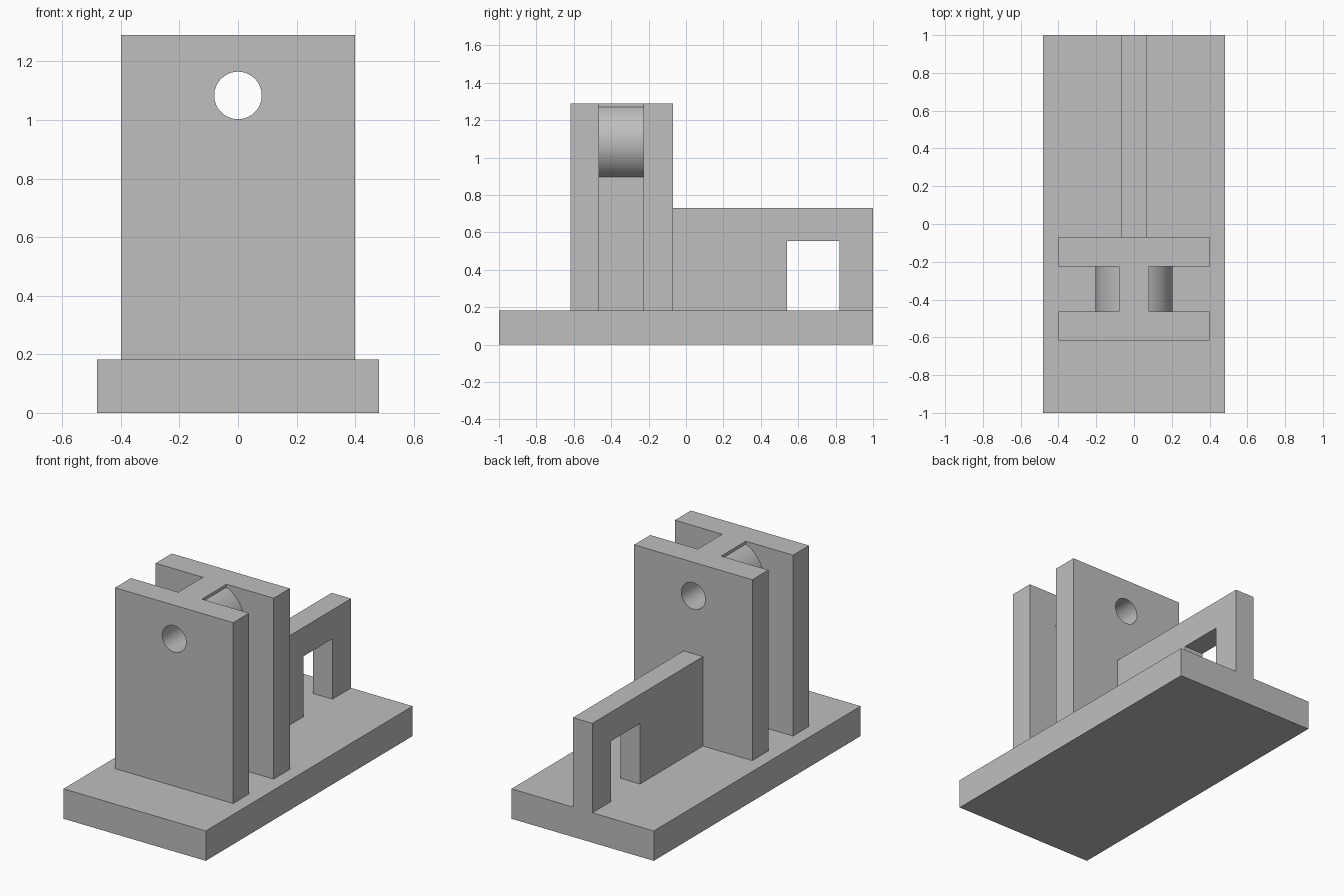
import bpy, bmesh, math
from mathutils import Matrix, Vector

cube = bpy.data.objects.get("Cube")
if cube:
    bpy.data.objects.remove(cube, do_unlink=True)

GREY = (0.52, 0.52, 0.52, 1)
grey = bpy.data.materials.new("plain grey")
grey.use_nodes = True
grey.diffuse_color = GREY
grey.node_tree.nodes["Principled BSDF"].inputs["Base Color"].default_value = GREY


def add(name, bm):
    bmesh.ops.recalc_face_normals(bm, faces=bm.faces)
    mesh = bpy.data.meshes.new(name)
    bm.to_mesh(mesh)
    bm.free()
    mesh.materials.append(grey)
    obj = bpy.data.objects.new(name, mesh)
    bpy.context.collection.objects.link(obj)
    return obj


def prism(name, outline, depth):
    """Extrude a closed outline of 3D points along a vector."""
    bm = bmesh.new()
    face = bm.faces.new([bm.verts.new(p) for p in outline])
    new = bmesh.ops.extrude_face_region(bm, geom=[face])["geom"]
    moved = [v for v in new if isinstance(v, bmesh.types.BMVert)]
    bmesh.ops.translate(bm, verts=moved, vec=Vector(depth))
    return add(name, bm)


def rod(name, radius, y0, y1, z):
    """Cylinder lying along y."""
    bm = bmesh.new()
    place = Matrix.Translation((0, (y0 + y1) / 2, z)) @ Matrix.Rotation(math.pi / 2, 4, "X")
    bmesh.ops.create_cone(bm, cap_ends=True, segments=96, radius1=radius,
                          radius2=radius, depth=y1 - y0, matrix=place)
    return add(name, bm)


def combine(obj, tool, operation):
    mod = obj.modifiers.new(operation.lower(), "BOOLEAN")
    mod.operation, mod.solver, mod.object = operation, "EXACT", tool
    bpy.context.view_layer.objects.active = obj
    bpy.ops.object.modifier_apply(modifier=mod.name)
    bpy.data.objects.remove(tool, do_unlink=True)


BASE_TOP, TOP, BORE_Z = 0.183, 1.29, 1.084
FRONT, FRONT_IN, BACK_IN, BACK = -0.618, -0.464, -0.226, -0.07

# Base slab
prism("base_plate", [(-0.482, -1, 0), (0.482, -1, 0), (0.482, 1, 0), (-0.482, 1, 0)],
      (0, 0, BASE_TOP))

# Upright with an H-shaped section
side = [(0.4, FRONT), (0.4, FRONT_IN), (0.08, FRONT_IN),
        (0.08, BACK_IN), (0.4, BACK_IN), (0.4, BACK)]
section = side + [(-x, y) for x, y in reversed(side)]
upright = prism("upright", [(x, y, BASE_TOP) for x, y in section], (0, 0, TOP - BASE_TOP))

# Round boss between the plates, then the bore through everything
combine(upright, rod("boss", 0.204, FRONT_IN - 0.05, BACK_IN + 0.05, BORE_Z), "UNION")
combine(upright, rod("bore", 0.081, -0.8, 0.1, BORE_Z), "DIFFERENCE")

# Rear rib with a rectangular opening standing on the base
rib = [(BACK, BASE_TOP), (0.54, BASE_TOP), (0.54, 0.553), (0.82, 0.553),
       (0.82, BASE_TOP), (1, BASE_TOP), (1, 0.73), (BACK, 0.73)]
prism("rear_rib", [(-0.066, y, z) for y, z in rib], (0.132, 0, 0))

# Smooth the round surfaces, keep the edges sharp
bpy.ops.object.select_all(action="DESELECT")
upright.select_set(True)
bpy.context.view_layer.objects.active = upright
bpy.ops.object.shade_smooth_by_angle(angle=math.radians(30))
